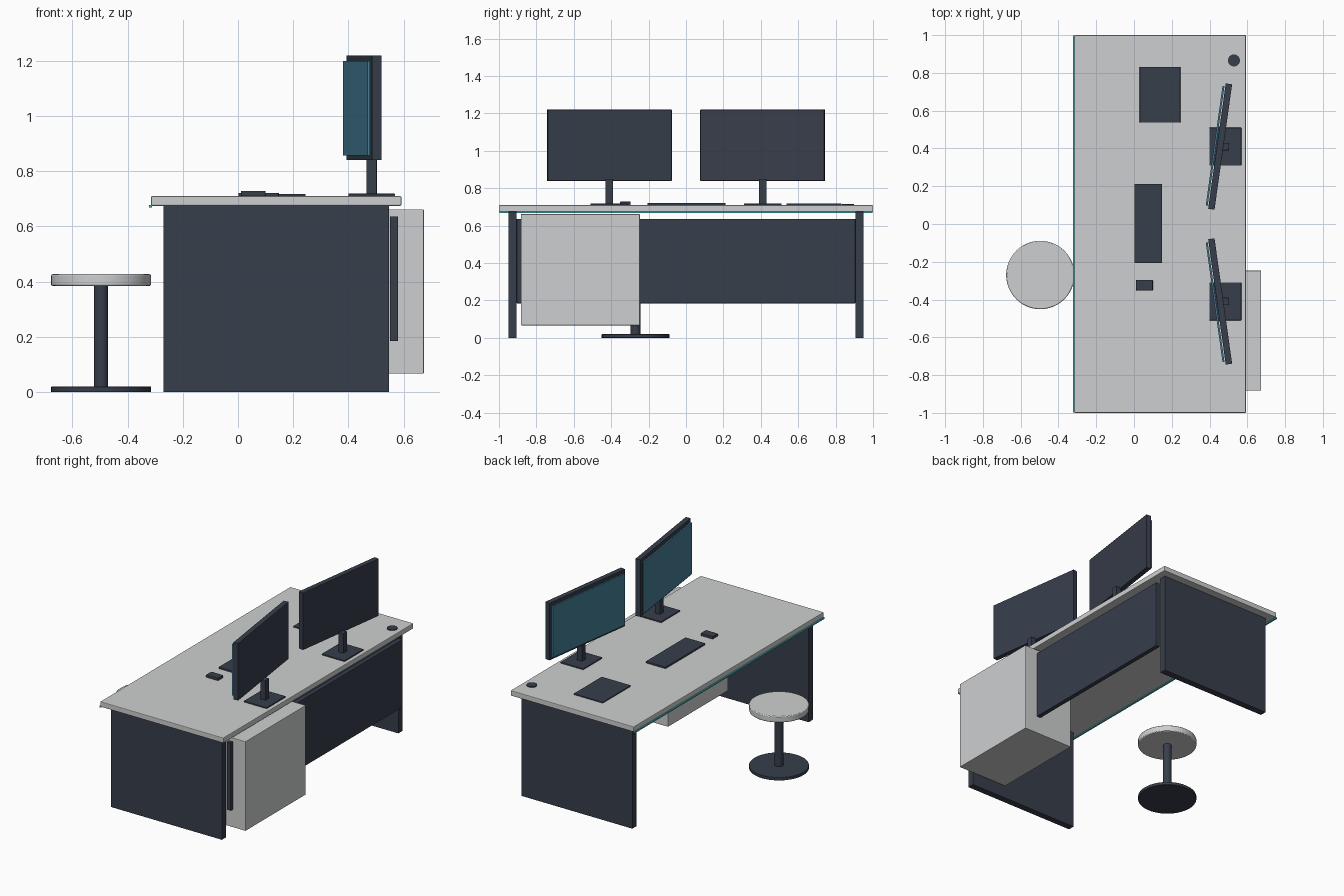
import bpy
import math
from mathutils import Matrix, Vector

cube = bpy.data.objects.get("Cube")
if cube:
    bpy.data.objects.remove(cube, do_unlink=True)


def material(name, rgb):
    linear = [((c / 255 + 0.055) / 1.055) ** 2.4 for c in rgb] + [1.0]
    mat = bpy.data.materials.new(name)
    mat.use_nodes = True
    mat.diffuse_color = linear
    mat.node_tree.nodes["Principled BSDF"].inputs["Base Color"].default_value = linear
    return mat


LIGHT = material("light grey", (206, 207, 208))
DARK = material("dark slate", (55, 62, 75))
SCREEN = material("screen blue", (69, 128, 153))
TEAL = material("teal trim", (72, 185, 190))


def finish(obj, name, mat, bevel):
    obj.name = name
    obj.data.materials.append(mat)
    if bevel:
        mod = obj.modifiers.new("soft edges", "BEVEL")
        mod.width = bevel
        mod.segments = 2
        mod.limit_method = "ANGLE"
    return obj


def box(name, mat, x, y, z, bevel=0.002):
    """Box from (min, max) ranges on each axis."""
    bpy.ops.mesh.primitive_cube_add(size=1)
    obj = bpy.context.object
    ranges = (x, y, z)
    size = [b - a for a, b in ranges]
    centre = Vector([(a + b) / 2 for a, b in ranges])
    obj.data.transform(Matrix.Translation(centre) @ Matrix.Diagonal((*size, 1)))
    return finish(obj, name, mat, bevel)


def disc(name, mat, x, y, z, radius, bevel=0.002):
    bpy.ops.mesh.primitive_cylinder_add(
        vertices=48, radius=radius, depth=z[1] - z[0], location=(x, y, sum(z) / 2))
    bpy.ops.object.shade_smooth_by_angle(angle=math.radians(35))
    return finish(bpy.context.object, name, mat, bevel)


# Desk
TOP = 0.71
box("desktop", LIGHT, (-0.315, 0.592), (-1, 1), (0.675, TOP), 0.004)
box("edge_trim", TEAL, (-0.323, -0.311), (-0.998, 0.998), (0.669, 0.678), 0)
for side, s in (("right", -1), ("left", 1)):
    box(side + "_leg_panel", DARK, (-0.27, 0.547),
        sorted((s * 0.905, s * 0.95)), (0, 0.675))
box("modesty_panel", DARK, (0.55, 0.58), (-0.905, 0.905), (0.185, 0.637))
box("cabinet", LIGHT, (0.305, 0.673), (-0.882, -0.247), (0.067, 0.662), 0.003)

# Pair of angled monitors
for side, s in (("right", -1), ("left", 1)):
    y = s * 0.41
    box(side + "_monitor_base", DARK, (0.4, 0.568), (y - 0.1, y + 0.1), (TOP, 0.719))
    box(side + "_monitor_post", DARK, (0.465, 0.503), (y - 0.02, y + 0.02), (0.715, 0.85))
    turn = Matrix.Rotation(math.radians(-8 * s), 4, "Z")
    for name, mat, x, half, z in (
            ("_monitor_case", DARK, (-0.017, 0.017), 0.335, (0.84, 1.22)),
            ("_monitor_screen", SCREEN, (-0.032, -0.022), 0.32, (0.857, 1.2))):
        part = box(side + name, mat, x, (-half, half), z, 0.001)
        part.matrix_world = Matrix.Translation((0.456, y, 0)) @ turn

# Items on the desktop
box("keyboard", DARK, (0.002, 0.148), (-0.206, 0.212), (TOP, 0.722))
box("mouse", DARK, (0.01, 0.1), (-0.352, -0.296), (TOP, 0.729), 0.004)
box("tablet", DARK, (0.03, 0.245), (0.537, 0.832), (TOP, 0.718))
disc("puck", DARK, 0.529, 0.866, (TOP, 0.715), 0.032, 0)

# Stool
SX, SY = -0.496, -0.27
disc("stool_base", DARK, SX, SY, (0, 0.02), 0.181)
disc("stool_post", DARK, SX, SY, (0.01, 0.39), 0.026, 0)
disc("stool_seat", LIGHT, SX, SY, (0.385, 0.427), 0.181, 0.005)
